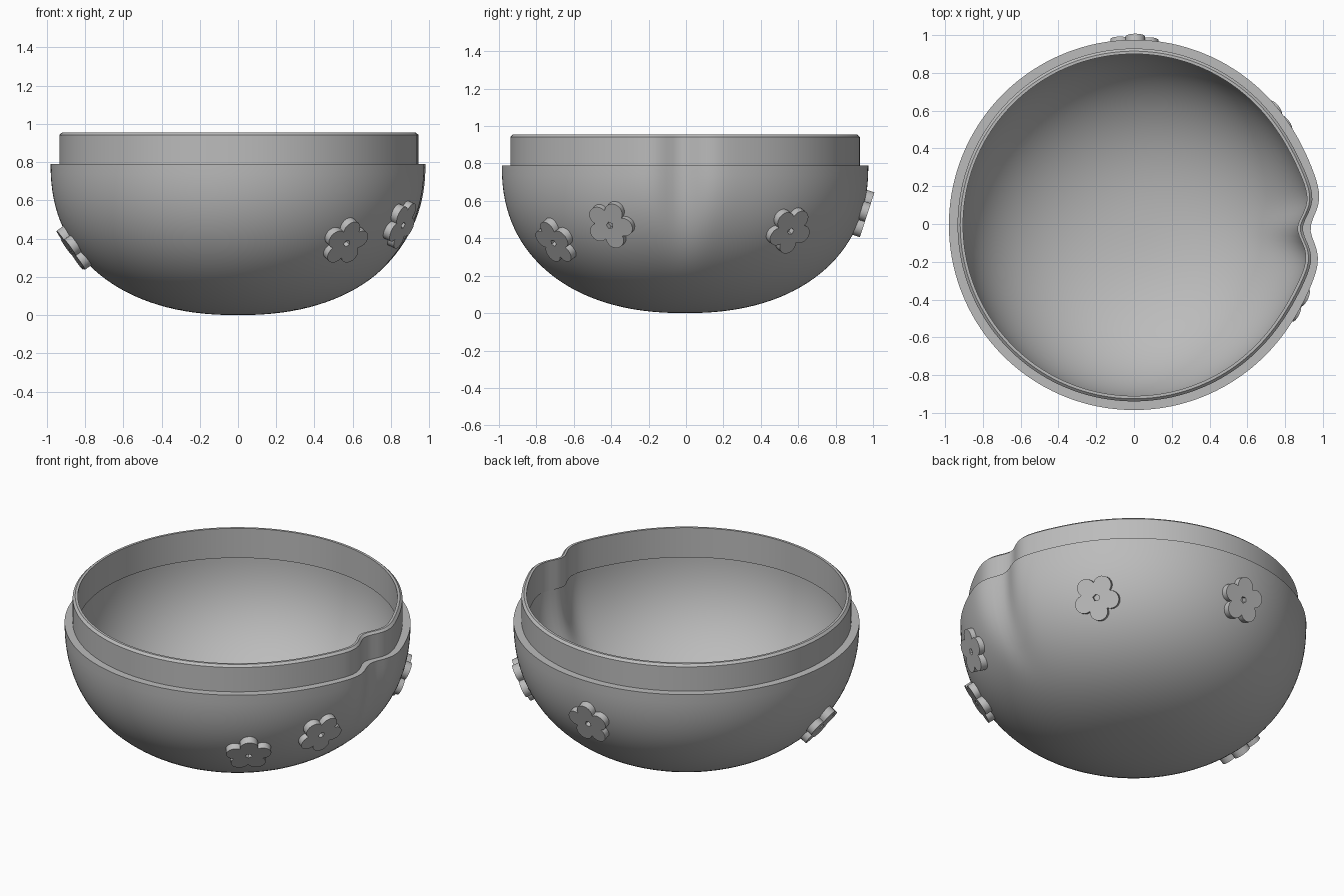
import bpy, bmesh
from math import sin, cos, tau, pi, exp, sqrt, radians
from mathutils import Matrix, Vector

cube = bpy.data.objects.get("Cube")
if cube:
    bpy.data.objects.remove(cube)

CENTRE_Y = -0.005
RIM_R, RIM_Z = 0.98, 0.79
POWER = 2.25
SEGMENTS = 180

grey = bpy.data.materials.new("plain grey")
grey.use_nodes = True
colour = (0.5, 0.5, 0.5, 1)
grey.diffuse_color = colour
grey.node_tree.nodes["Principled BSDF"].inputs["Base Color"].default_value = colour


def finish(bm, name):
    bmesh.ops.recalc_face_normals(bm, faces=bm.faces[:])
    mesh = bpy.data.meshes.new(name)
    bm.to_mesh(mesh)
    bm.free()
    mesh.materials.append(grey)
    mesh.shade_smooth()
    mesh.set_sharp_from_angle(angle=radians(30))
    obj = bpy.data.objects.new(name, mesh)
    bpy.context.collection.objects.link(obj)
    return obj


def dent(angle, z, swell, groove):
    """Notch with a soft swelling either side, fading towards the base."""
    if cos(angle) < 0:
        return 0
    t = min(max((z - 0.15) / 0.6, 0), 1)
    y = sin(angle) + 0.02
    return t * t * (3 - 2 * t) * (swell * exp(-(y / 0.3) ** 2) - groove * exp(-(y / 0.12) ** 2))


def lathe(name, profile, swell, groove, closed):
    bm = bmesh.new()
    rings = []
    for r, z in profile:
        if r < 1e-4:
            rings.append([bm.verts.new((0, CENTRE_Y, z))] * SEGMENTS)
            continue
        ring = []
        for i in range(SEGMENTS):
            a = tau * i / SEGMENTS
            rr = r + dent(a, z, swell, groove)
            ring.append(bm.verts.new((rr * cos(a), rr * sin(a) + CENTRE_Y, z)))
        rings.append(ring)
    pairs = list(zip(rings, rings[1:]))
    if closed:
        pairs.append((rings[-1], rings[0]))
    for low, high in pairs:
        for i in range(SEGMENTS):
            j = (i + 1) % SEGMENTS
            corners = dict.fromkeys((low[i], low[j], high[j], high[i]))
            bm.faces.new(list(corners))
    return finish(bm, name)


def bowl_curve(radius, bottom, steps=32):
    """Rounded, slightly squared bowl section from the base centre to the rim."""
    points = []
    for i in range(steps + 1):
        a = pi / 2 * i / steps
        points.append((radius * sin(a) ** (2 / POWER),
                       RIM_Z - (RIM_Z - bottom) * max(cos(a), 0) ** (2 / POWER)))
    return points


# Bowl shell with a flat ledge, and the raised lip standing on it
lathe("bowl", bowl_curve(RIM_R, 0) + bowl_curve(0.92, 0.05)[::-1], 0.03, 0.075, False)
lathe("lip", [(0.905, 0.77), (0.934, 0.77), (0.934, 0.942), (0.92, 0.955), (0.905, 0.955)],
      0.045, 0.085, True)


def flower(name, azimuth, z, turn):
    """Flat five-petalled plate with a small five-sided hole."""
    petal_at, petal_r, hole_r, half = 0.08, 0.052, 0.02, 0.03
    count = 60
    bm = bmesh.new()
    loops = []
    for h in (-half, half):
        outer, inner = [], []
        for i in range(count):
            a = tau * i / count
            off = (a + pi / 5) % (tau / 5) - pi / 5
            r = petal_at * cos(off) + sqrt(petal_r ** 2 - (petal_at * sin(off)) ** 2)
            s = hole_r * cos(pi / 5) / cos(off)
            outer.append(bm.verts.new((r * cos(a), r * sin(a), h)))
            inner.append(bm.verts.new((s * cos(a), s * sin(a), h)))
        loops += [outer, inner]
    bottom, bottom_hole, top, top_hole = loops
    for p, q in ((bottom, top), (top, top_hole), (top_hole, bottom_hole), (bottom_hole, bottom)):
        for i in range(count):
            j = (i + 1) % count
            bm.faces.new((p[i], p[j], q[j], q[i]))
    obj = finish(bm, name)

    # Seat the plate on the bowl, facing along the surface normal
    u = (RIM_Z - z) / RIM_Z
    r = RIM_R * (1 - u ** POWER) ** (1 / POWER)
    a = radians(azimuth)
    out_r = (r / RIM_R) ** (POWER - 1) / RIM_R
    normal = Vector((cos(a) * out_r, sin(a) * out_r, -u ** (POWER - 1) / RIM_Z)).normalized()
    side = Vector((-sin(a), cos(a), 0))
    up = normal.cross(side)
    place = Matrix((side, up, normal)).transposed().to_4x4()
    place.translation = Vector((r * cos(a), r * sin(a) + CENTRE_Y, z))
    obj.matrix_world = place @ Matrix.Rotation(radians(turn), 4, "Z")


# Flowers scattered around the outside
for name, azimuth, z, turn in (
    ("flower_front", -51, 0.39, 90),
    ("flower_front_left", -25, 0.48, 65),
    ("flower_back_left", 37, 0.45, 59),
    ("flower_back", 90, 0.53, 95),
    ("flower_right", 186, 0.35, 90),
):
    flower(name, azimuth, z, turn)
